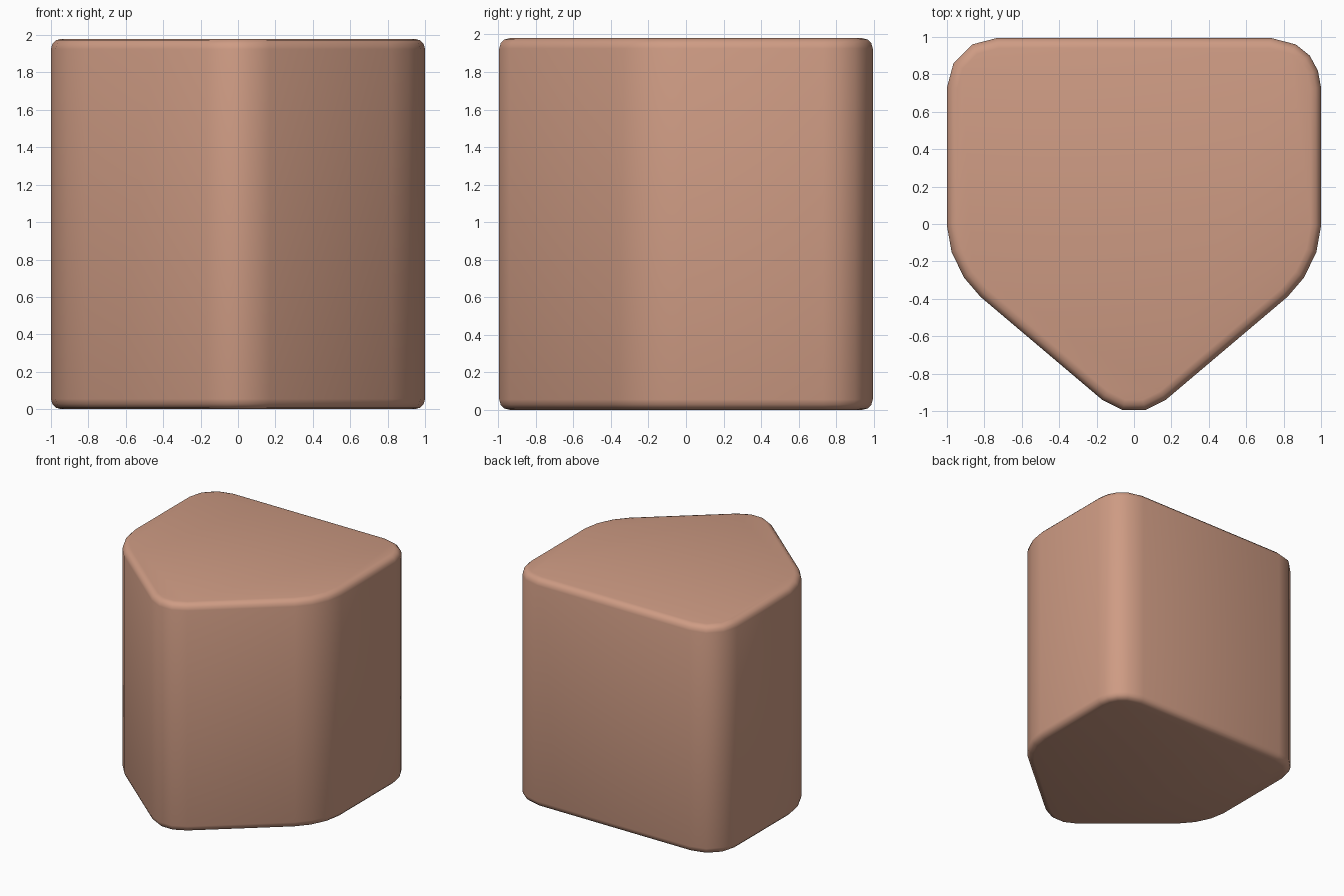
import bpy
import bmesh

if "Cube" in bpy.data.objects:
    bpy.data.objects.remove(bpy.data.objects["Cube"])

HEIGHT = 1.98

# Right half of the rounded shield outline, from the front tip to the back
right = [(0.06, -0.995), (0.17, -0.94), (0.82, -0.39), (0.91, -0.285),
         (0.975, -0.15), (1.0, -0.01), (1.0, 0.73), (0.983, 0.82),
         (0.94, 0.9), (0.865, 0.96), (0.73, 0.995)]
# The left back corner has one facet fewer
left = [(-x, y) for x, y in reversed(right[:7])]
back_left = [(-0.73, 0.995), (-0.865, 0.96), (-0.965, 0.86)]
outline = right + back_left + left

# Extrude the outline into a prism
bm = bmesh.new()
base = bm.faces.new([bm.verts.new((x, y, 0)) for x, y in outline])
top = bmesh.ops.extrude_face_region(bm, geom=[base], use_keep_orig=True)
bmesh.ops.translate(bm, vec=(0, 0, HEIGHT),
                    verts=[g for g in top["geom"] if isinstance(g, bmesh.types.BMVert)])
bmesh.ops.recalc_face_normals(bm, faces=bm.faces)

# Round the top and bottom rims
rims = [e for e in bm.edges if abs(e.verts[0].co.z - e.verts[1].co.z) < 0.01]
bmesh.ops.bevel(bm, geom=rims, offset=0.055, segments=3, profile=0.5,
                affect='EDGES', clamp_overlap=True)
bmesh.ops.recalc_face_normals(bm, faces=bm.faces)
for f in bm.faces:
    f.smooth = True

mesh = bpy.data.meshes.new("rounded_block")
bm.to_mesh(mesh)
bm.free()
block = bpy.data.objects.new("rounded_block", mesh)
bpy.context.collection.objects.link(block)

# Terracotta colour
mat = bpy.data.materials.new("terracotta")
mat.diffuse_color = (0.62, 0.33, 0.23, 1)
mat.use_nodes = True
mat.node_tree.nodes["Principled BSDF"].inputs["Base Color"].default_value = mat.diffuse_color
mesh.materials.append(mat)
